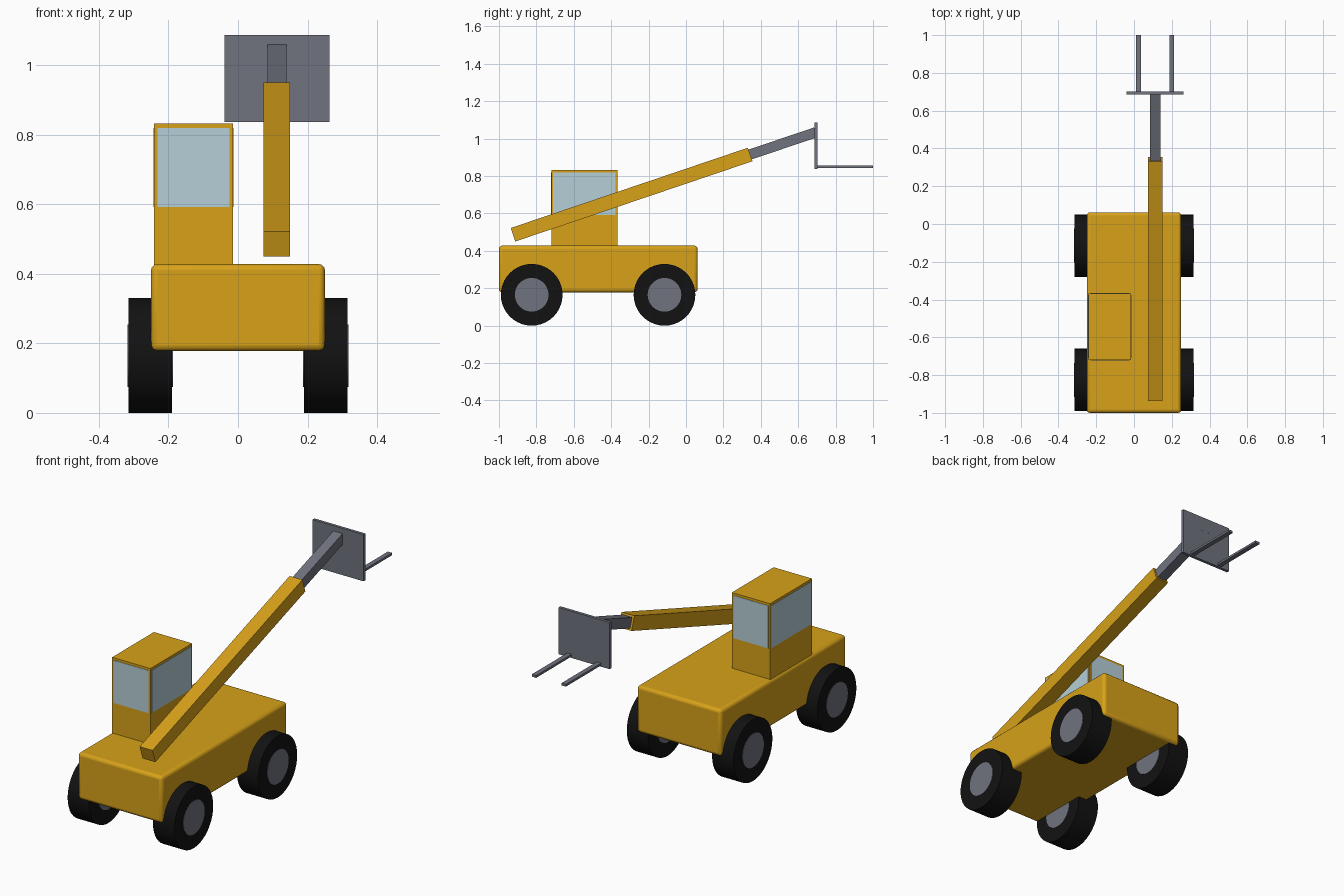
import bpy
import math
from mathutils import Vector

cube = bpy.data.objects.get("Cube")
if cube:
    bpy.data.objects.remove(cube, do_unlink=True)


def material(name, rgb, rough=0.6):
    m = bpy.data.materials.new(name)
    m.use_nodes = True
    m.diffuse_color = (*rgb, 1)
    bsdf = m.node_tree.nodes["Principled BSDF"]
    bsdf.inputs["Base Color"].default_value = (*rgb, 1)
    bsdf.inputs["Roughness"].default_value = rough
    return m


YELLOW = material("machine yellow", (0.68, 0.36, 0.01))
STEEL = material("steel grey", (0.16, 0.17, 0.21))
RUBBER = material("tyre black", (0.006, 0.006, 0.006))
GLASS = material("window glass", (0.46, 0.62, 0.68))


def finish(name, mat):
    obj = bpy.context.object
    obj.name = name
    obj.data.materials.append(mat)
    return obj


def box(name, lo, hi, mat):
    """Box between two opposite corners."""
    lo, hi = Vector(lo), Vector(hi)
    bpy.ops.mesh.primitive_cube_add(size=1, location=(lo + hi) / 2)
    obj = finish(name, mat)
    obj.scale = hi - lo
    bpy.ops.object.transform_apply(location=False, rotation=False, scale=True)
    return obj


def beam(name, start, end, size, mat):
    """Square beam running between two points in a plane of constant x."""
    start, end = Vector(start), Vector(end)
    run = end - start
    half = Vector((size, run.length, size)) / 2
    obj = box(name, -half, half, mat)
    obj.location = (start + end) / 2
    obj.rotation_euler.x = math.atan2(run.z, run.y)
    return obj


def axle_cylinder(name, radius, width, centre, mat):
    bpy.ops.mesh.primitive_cylinder_add(vertices=40, radius=radius, depth=width,
                                        location=centre, rotation=(0, math.pi / 2, 0))
    obj = finish(name, mat)
    bpy.ops.object.shade_smooth_by_angle(angle=math.radians(30))
    return obj


# Chassis with softened edges
chassis = box("chassis", (-0.25, -1, 0.178), (0.25, 0.062, 0.428), YELLOW)
bevel = chassis.modifiers.new("soft edges", "BEVEL")
bevel.width = 0.017
bevel.segments = 3
bpy.ops.object.shade_smooth_by_angle(angle=math.radians(40))

# Cab with a window plate on each side
X0, X1, Y0, Y1 = -0.241, -0.015, -0.72, -0.367
box("cab", (X0, Y0, 0.42), (X1, Y1, 0.833), YELLOW)
SILL, HEAD, RIM, T = 0.592, 0.82, 0.01, 0.002
for name, y in (("front_window", Y0), ("back_window", Y1)):
    box(name, (X0 + RIM, y - T, SILL), (X1 - RIM, y + T, HEAD), GLASS)
for name, x in (("right_window", X0), ("left_window", X1)):
    box(name, (x - T, Y0 + RIM, SILL), (x + T, Y1 - RIM, HEAD), GLASS)

# Wheels
for end, y in (("front", -0.825), ("back", -0.115)):
    for side, x in (("left", 0.2525), ("right", -0.2525)):
        centre = (x, y, 0.165)
        axle_cylinder(f"{end}_{side}_tyre", 0.165, 0.126, centre, RUBBER)
        axle_cylinder(f"{end}_{side}_hub", 0.09, 0.13, centre, STEEL)

# Telescopic boom
BOOM_X = 0.112
base = Vector((BOOM_X, -0.925, 0.486))
tip = Vector((BOOM_X, 0.343, 0.915))
along = (tip - base).normalized()
beam("boom_outer", base, tip, 0.076, YELLOW)
beam("boom_inner", tip - along * 0.3, tip + along * 0.37, 0.055, STEEL)

# Fork carriage and tines
box("fork_carriage", (BOOM_X - 0.151, 0.686, 0.837), (BOOM_X + 0.151, 0.702, 1.087), STEEL)
for side, s in (("left", 1), ("right", -1)):
    x = BOOM_X + s * 0.088
    box(f"{side}_fork", (x - 0.013, 0.695, 0.844), (x + 0.013, 1, 0.856), STEEL)
